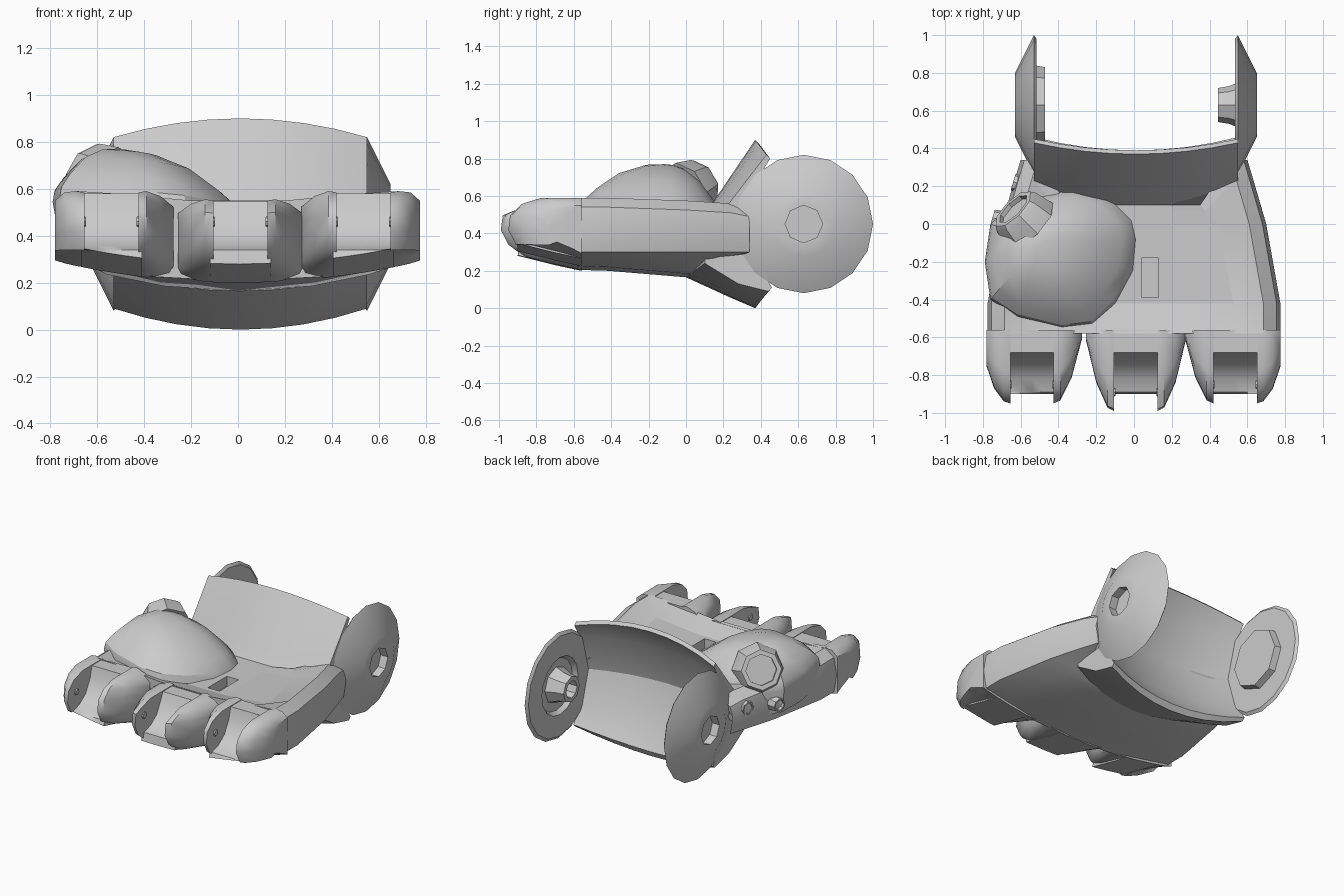
import bpy, bmesh, math
from mathutils import Vector

old = bpy.data.objects.get("Cube")
if old:
    bpy.data.objects.remove(old, do_unlink=True)

grey = bpy.data.materials.new("plain grey")
grey.use_nodes = True
grey.diffuse_color = (0.6, 0.6, 0.6, 1)
grey.node_tree.nodes["Principled BSDF"].inputs["Base Color"].default_value = (0.6, 0.6, 0.6, 1)


def loft(name, rings, angle=32):
    """Skin equal-length rings of points and close both ends."""
    bm = bmesh.new()
    rows = [[bm.verts.new(p) for p in ring] for ring in rings]
    n = len(rows[0])
    for a, b in zip(rows, rows[1:]):
        for i in range(n):
            j = (i + 1) % n
            bm.faces.new((a[i], a[j], b[j], b[i]))
    bm.faces.new(rows[0])
    bm.faces.new(rows[-1])
    bmesh.ops.recalc_face_normals(bm, faces=bm.faces)
    mesh = bpy.data.meshes.new(name)
    bm.to_mesh(mesh)
    bm.free()
    mesh.materials.append(grey)
    obj = bpy.data.objects.new(name, mesh)
    bpy.context.collection.objects.link(obj)
    bpy.ops.object.select_all(action='DESELECT')
    obj.select_set(True)
    bpy.context.view_layer.objects.active = obj
    bpy.ops.object.shade_smooth_by_angle(angle=math.radians(angle))
    return obj


def turned(name, center, axis, steps, sides):
    """Stack of polygons (radius, offset, is_octagon) along an axis."""
    c, axis = Vector(center), Vector(axis).normalized()
    u = axis.orthogonal().normalized()
    v = axis.cross(u)
    rings = []
    for r, d, octagon in steps:
        ring = []
        for i in range(sides):
            a = 2 * math.pi * i / sides
            k = r * math.cos(math.pi / 8) if octagon and i % 2 else r
            ring.append(c + axis * d + u * k * math.cos(a) + v * k * math.sin(a))
        rings.append(ring)
    return loft(name, rings)


# palm: dished slab with raised side rims, wider toward the fingers
def palm_ring(y, w, rim, floor, low, inner_y):
    upper = [(w, y, 0.42), (w - 0.02, y, rim - 0.05), (w - 0.09, y, rim),
             (w - 0.25, inner_y, floor + 0.03), (0.2, inner_y, floor)]
    lower = [(w * 0.45, inner_y, low + 0.02), (w * 0.8, inner_y, low + 0.07), (w - 0.02, y, 0.3)]
    flip = [(-x, yy, z) for x, yy, z in reversed(upper)]
    flip += [(-x, yy, z) for x, yy, z in reversed(lower)]
    return upper + flip + [(0, inner_y, low)] + lower


palm = loft("palm", [
    palm_ring(0.34, 0.6, 0.54, 0.50, 0.175, 0.1),
    palm_ring(0.24, 0.63, 0.56, 0.50, 0.17, 0.07),
    palm_ring(0.0, 0.70, 0.575, 0.50, 0.165, 0.0),
    palm_ring(-0.42, 0.775, 0.59, 0.50, 0.20, -0.42),
    palm_ring(-0.58, 0.775, 0.59, 0.55, 0.205, -0.58)])
# keep the level floor flat so the slot stays crisp
for face in palm.data.polygons:
    face.use_smooth = face.normal.z < 0.97

# slot sunk into the palm
slot = loft("slot_cutter", [[(x, y, z) for x, y in
            ((0.04, -0.39), (0.13, -0.39), (0.13, -0.18), (0.04, -0.18))] for z in (0.43, 0.7)])
slot.hide_render = True
slot.hide_viewport = True
cut = palm.modifiers.new("slot", 'BOOLEAN')
cut.operation = 'DIFFERENCE'
cut.object = slot

# wrist cuff: hollow curved wall whose ends reach back to the hinge discs
middle = [(0.37, 0.90), (0.39, 0.88), (0.28, 0.72), (0.21, 0.45), (0.28, 0.2), (0.39, 0.04),
          (0.37, 0.0), (0.23, 0.06), (0.0, 0.165), (0.02, 0.4), (0.10, 0.5), (0.14, 0.56)]
ends = [(0.43, 0.82), (0.45, 0.8), (0.39, 0.7), (0.32, 0.45), (0.39, 0.22), (0.46, 0.11),
        (0.44, 0.09), (0.28, 0.13), (0.1, 0.24), (0.12, 0.4), (0.2, 0.5), (0.23, 0.56)]
cuff = []
for i in range(9):
    s = i / 4 - 1
    cuff.append([(0.01 + 0.54 * s, a[0] + (b[0] - a[0]) * s * s, a[1] + (b[1] - a[1]) * s * s)
                 for a, b in zip(middle, ends)])
loft("wrist_cuff", cuff, 25)

# hinge discs: shallow cones with an octagonal socket outside and a boss inside
cone = [(0.35, 0, 0), (0.37, 0.015, 0), (0.17, 0.115, 0), (0.1, 0.115, 1), (0.1, 0.06, 1)]
for side, name in ((1, "left"), (-1, "right")):
    pivot = (0.01 + side * 0.525, 0.63, 0.45)
    if side > 0:
        recess = [(0.18, 0.03, 0), (0.2, 0, 0)]
        turned("left_hinge_disc", pivot, (side, 0, 0), recess + cone, 16)
        turned("left_hinge_boss", pivot, (-1, 0, 0),
               [(0.13, -0.04, 1), (0.1, 0.03, 1), (0.09, 0.09, 1), (0.06, 0.09, 1), (0.06, 0.02, 1)], 16)
    else:
        turned("right_hinge_disc", pivot, (side, 0, 0), cone, 16)
        turned("right_hinge_boss", pivot, (1, 0, 0), [(0.21, -0.01, 1), (0.2, 0.045, 1)], 16)

# thumb mound: outline shrinking up to an off-centre peak, tilted to the front and side
outline = [(-0.6, 0.14), (-0.3, 0.19), (-0.12, 0.14), (0.0, 0.02), (0.02, -0.08), (0.0, -0.25),
           (-0.1, -0.42), (-0.22, -0.53), (-0.38, -0.55), (-0.62, -0.49), (-0.76, -0.4),
           (-0.79, -0.2), (-0.76, 0.0)]
px, py = -0.5, -0.09
mound = [[(px + (x - px) * k, py + (y - py) * k, z - 0.09 * k * (x + y + 0.5)) for x, y in outline]
         for k, z in ((0.9, 0.34), (1, 0.5), (0.97, 0.55), (0.84, 0.61), (0.58, 0.7),
                      (0.3, 0.75), (0.08, 0.765))]
loft("thumb_mound", mound, 30)

# thumb socket and two small side ports
turned("thumb_socket", (-0.63, 0.07, 0.66), (-0.66, 0.66, 0.35),
       [(0.17, -0.12, 0), (0.145, -0.01, 0), (0.13, 0.015, 0), (0.1, 0.015, 0), (0.1, -0.01, 0)], 8)
for i, spot in enumerate(((-0.63, 0.22, 0.45), (-0.74, 0.03, 0.43))):
    turned("side_port_%d" % (i + 1), spot, (-1, 0.3, 0),
           [(0.055, -0.05, 0), (0.045, 0.01, 0), (0.035, 0.01, 0), (0.035, -0.015, 0)], 8)


# finger sockets: scooped block between two tapered prongs
def underside(x):
    return 0.2 + 0.15 * x * x


for name, cx, top, back in (("right", -0.54, 0.59, 0.04), ("middle", 0.01, 0.555, 0),
                            ("left", 0.535, 0.59, 0.04)):
    block = []
    for i in range(5):
        x = cx - 0.13 + 0.065 * i
        low = underside(x)
        block.append([(x, y, z) for y, z in (
            (-0.56, low), (-0.56, top - 0.01), (-0.68, top - 0.01), (-0.7, 0.5), (-0.75, 0.41),
            (-0.82, 0.36), (-0.89, 0.34), (-0.9, low + 0.08), (-0.7, low + 0.03))])
    loft(name + "_finger_socket", block)
    for side in (-1, 1):
        outermost = cx * side > 0.1
        # each slice: distance from finger centre, forward reach, height
        if outermost:
            slices = ((0.115, 1, 0.98), (0.15, 0.97, 1), (0.2, 0.8, 0.98), (0.24, 0.5, 0.85))
        else:
            slices = ((0.115, 1, 0.98), (0.15, 0.96, 1), (0.21, 0.65, 0.92), (0.265, 0.12, 0.75))
        rings = []
        for off, reach, tall in slices:
            x = cx + side * off
            low = underside(x)
            shape = [(-0.56, low), (-0.56, top), (-0.82, top), (-0.92, top - 0.03), (-0.98, 0.5),
                     (-0.99, 0.42), (-0.95, 0.34), (-0.86, low + 0.07), (-0.7, low + 0.03)]
            rings.append([(x, -0.56 + (y + 0.56) * reach + back * (y < -0.6) * reach,
                           0.32 + (z - 0.32) * tall) for y, z in shape])
        loft("%s_finger_prong_%s" % (name, "b" if side > 0 else "a"), rings, 40)
        # pivot pin nub on the inside of each prong
        turned("%s_pivot_%s" % (name, "b" if side > 0 else "a"), (cx + side * 0.12, -0.89 + back, 0.46),
               (-side, 0, 0), [(0.03, -0.01, 0), (0.02, 0.012, 0)], 8)
